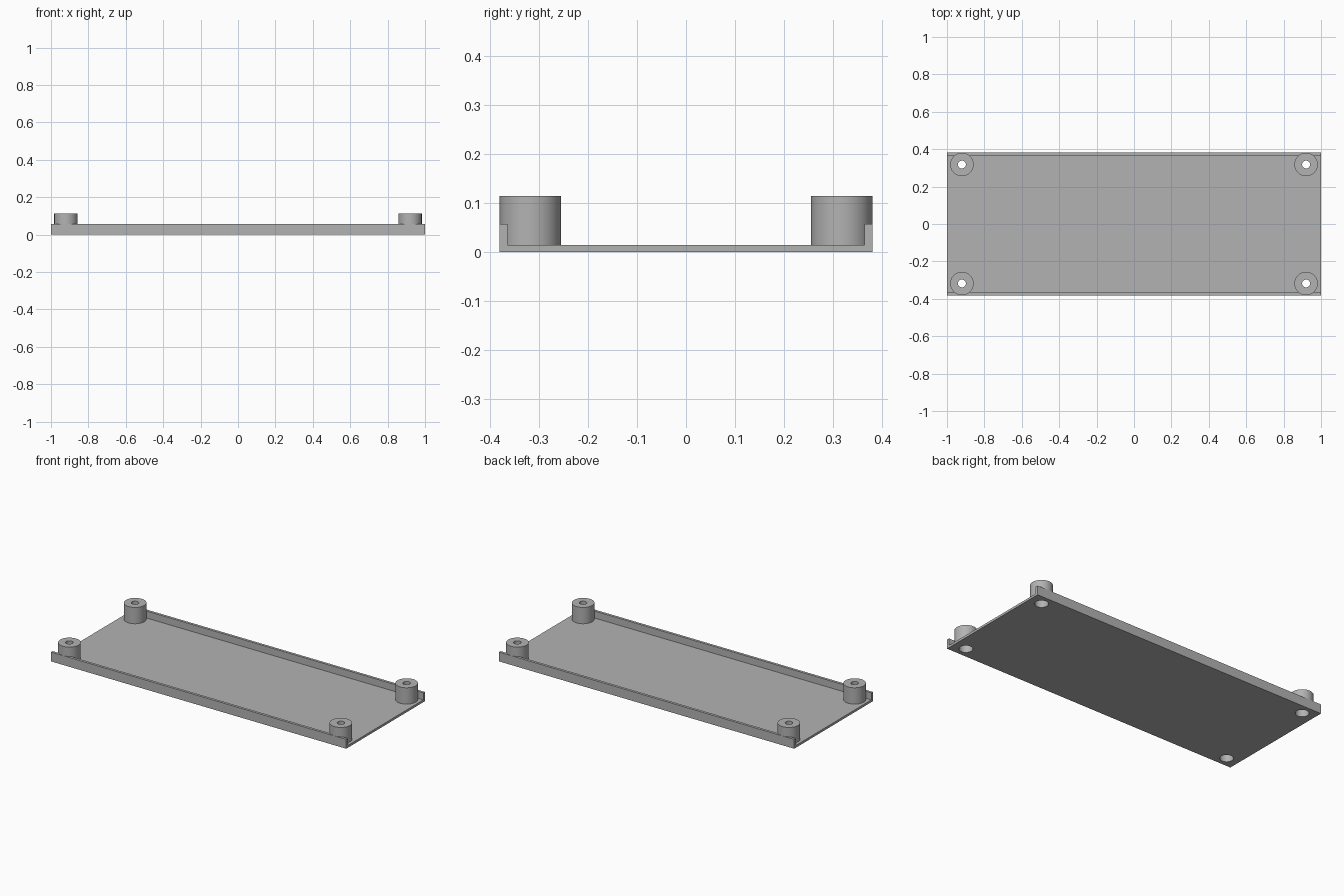
import bpy, bmesh, math

if "Cube" in bpy.data.objects:
    bpy.data.objects.remove(bpy.data.objects["Cube"], do_unlink=True)

LENGTH, HALF_WIDTH = 2.0, 0.381
FLOOR, WALL, RIM = 0.014, 0.016, 0.057
BOSS_X, BOSS_Y, BOSS_R, BOSS_TOP = 0.92, 0.318, 0.0625, 0.114
HOLE_R, RECESS_R, RECESS_TOP = 0.021, 0.0375, 0.075

grey = bpy.data.materials.new("plain grey")
grey.use_nodes = True
colour = (0.45, 0.45, 0.45, 1)
grey.diffuse_color = colour
grey.node_tree.nodes["Principled BSDF"].inputs["Base Color"].default_value = colour


def make_object(name, bm):
    bmesh.ops.recalc_face_normals(bm, faces=bm.faces)
    mesh = bpy.data.meshes.new(name)
    bm.to_mesh(mesh)
    bm.free()
    mesh.materials.append(grey)
    obj = bpy.data.objects.new(name, mesh)
    bpy.context.collection.objects.link(obj)
    return obj


def corner_cylinders(name, radius, bottom, top):
    """One upright cylinder at each of the four corners."""
    bm = bmesh.new()
    for sx in (-1, 1):
        for sy in (-1, 1):
            new = bmesh.ops.create_cone(bm, cap_ends=True, segments=64, radius1=radius,
                                        radius2=radius, depth=top - bottom)
            bmesh.ops.translate(bm, verts=new["verts"],
                                vec=(sx * BOSS_X, sy * BOSS_Y, (top + bottom) / 2))
    return make_object(name, bm)


def combine(target, tool, operation):
    """Apply a boolean and remove the tool object."""
    tool.hide_render = True
    mod = target.modifiers.new(tool.name, "BOOLEAN")
    mod.operation, mod.solver, mod.object = operation, "EXACT", tool
    bpy.context.view_layer.objects.active = target
    bpy.ops.object.modifier_apply(modifier=mod.name)
    bpy.data.objects.remove(tool, do_unlink=True)


# Shallow channel: floor with a low wall along each long side
inner = HALF_WIDTH - WALL
half = [(HALF_WIDTH, 0), (HALF_WIDTH, RIM), (inner, RIM), (inner, FLOOR)]
profile = half + [(-y, z) for y, z in reversed(half)]
bm = bmesh.new()
end = bm.faces.new([bm.verts.new((-LENGTH / 2, y, z)) for y, z in profile])
extruded = bmesh.ops.extrude_face_region(bm, geom=[end], use_keep_orig=True)
moved = [v for v in extruded["geom"] if isinstance(v, bmesh.types.BMVert)]
bmesh.ops.translate(bm, verts=moved, vec=(LENGTH, 0, 0))
tray = make_object("mounting_tray", bm)

# Corner bosses, then screw holes with wide recesses underneath
combine(tray, corner_cylinders("bosses", BOSS_R, FLOOR / 2, BOSS_TOP), "UNION")
combine(tray, corner_cylinders("screw_holes", HOLE_R, -0.05, 0.2), "DIFFERENCE")
combine(tray, corner_cylinders("head_recesses", RECESS_R, -0.05, RECESS_TOP), "DIFFERENCE")

# Smooth the round sides, keep the edges crisp
bpy.ops.object.select_all(action="DESELECT")
tray.select_set(True)
bpy.context.view_layer.objects.active = tray
bpy.ops.object.shade_smooth_by_angle(angle=math.radians(30))
